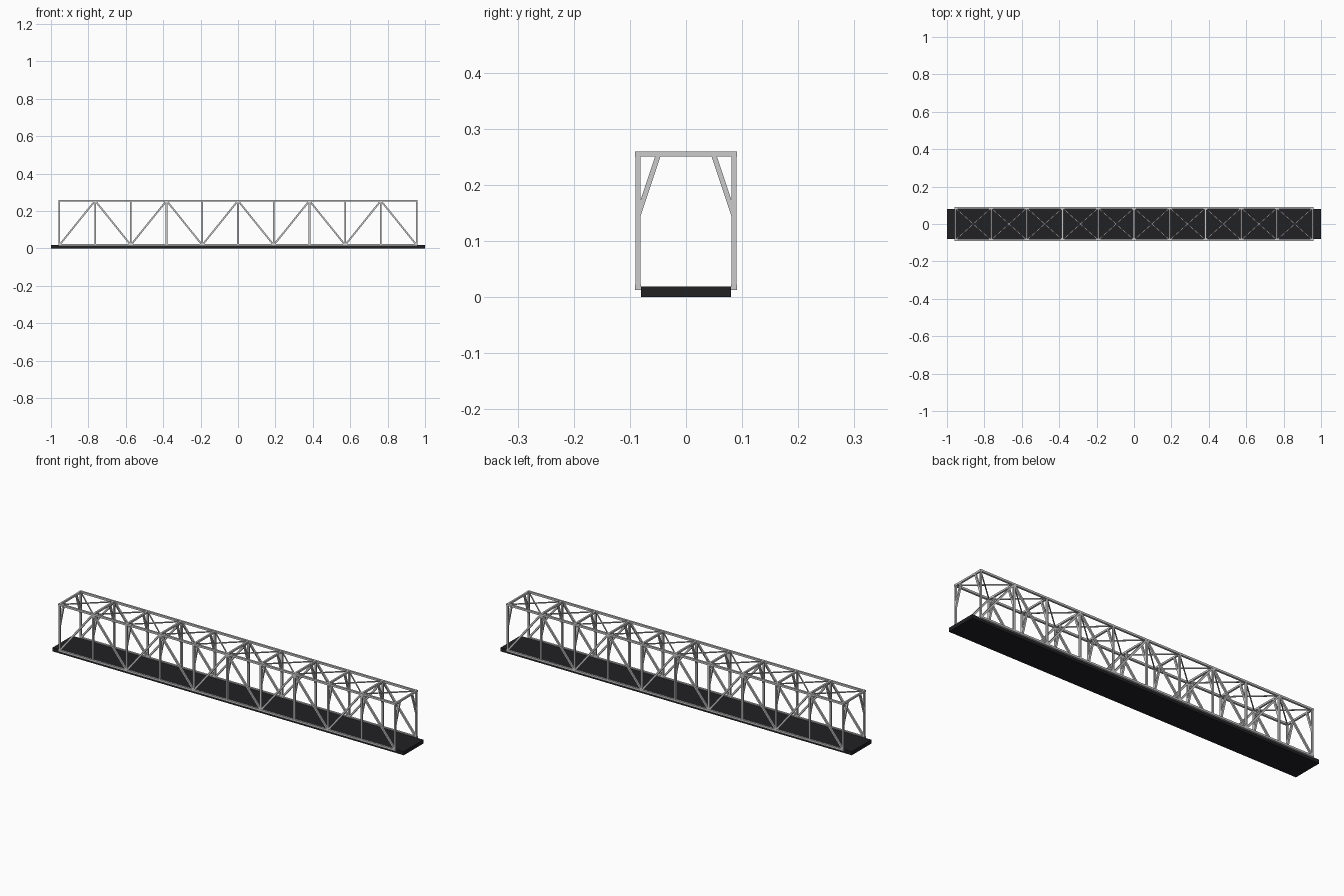
import bpy, bmesh
from mathutils import Vector, Matrix

if "Cube" in bpy.data.objects:
    bpy.data.objects.remove(bpy.data.objects["Cube"])

N, STEP, Y = 10, 0.191, 0.0855
ZB, ZT = 0.018, 0.255
XS = [(i - N / 2) * STEP for i in range(N + 1)]


def beam(bm, a, b, w):
    """Square bar of width w running from a to b."""
    a, b = Vector(a), Vector(b)
    d = b - a
    z = d.normalized()
    ref = Vector((1, 0, 0)) if abs(z.x) < 1e-4 else Vector((0, 1, 0))
    x = (ref - z * ref.dot(z)).normalized()
    y = z.cross(x)
    rot = Matrix((x, y, z)).transposed().to_4x4()
    m = Matrix.Translation((a + b) / 2) @ rot @ Matrix.Diagonal((w, w, d.length, 1))
    bmesh.ops.create_cube(bm, size=1, matrix=m)


def bars(name, segments, w):
    bm = bmesh.new()
    for a, b in segments:
        beam(bm, a, b, w)
    me = bpy.data.meshes.new(name)
    bm.to_mesh(me)
    bm.free()
    ob = bpy.data.objects.new(name, me)
    bpy.context.collection.objects.link(ob)
    return ob


# Roadway deck
bpy.ops.mesh.primitive_cube_add(size=1, location=(0, 0, 0.0095))
deck = bpy.context.object
deck.name = "deck"
deck.scale = (2, 0.16, 0.019)
mat = bpy.data.materials.new("asphalt")
mat.diffuse_color = (0.015, 0.015, 0.018, 1)
mat.use_nodes = True
mat.node_tree.nodes["Principled BSDF"].inputs["Base Color"].default_value = mat.diffuse_color
deck.data.materials.append(mat)

# Side trusses
E = XS[-1] + 0.005
for side, s in (("front", -1), ("back", 1)):
    y = s * Y
    bars(side + "_chords", [((-E, y, z), (E, y, z)) for z in (ZB, ZT)], 0.01)
    bars(side + "_posts", [((x, y, ZB), (x, y, ZT)) for x in XS], 0.009)
    zig = [(x, y, ZT if i % 2 else ZB) for i, x in enumerate(XS)]
    bars(side + "_diagonals", list(zip(zig, zig[1:])), 0.009)
    # Knee braces between posts and roof struts
    bars(side + "_knee_braces",
         [((x, y, 0.145), (x, s * 0.049, ZT)) for x in XS], 0.009)

# Roof struts and cross bracing
bars("roof_struts", [((x, -Y, ZT), (x, Y, ZT)) for x in XS], 0.009)
bars("roof_cross_bracing",
     [((a, -s * Y, ZT), (b, s * Y, ZT))
      for a, b in zip(XS, XS[1:]) for s in (-1, 1)], 0.005)
